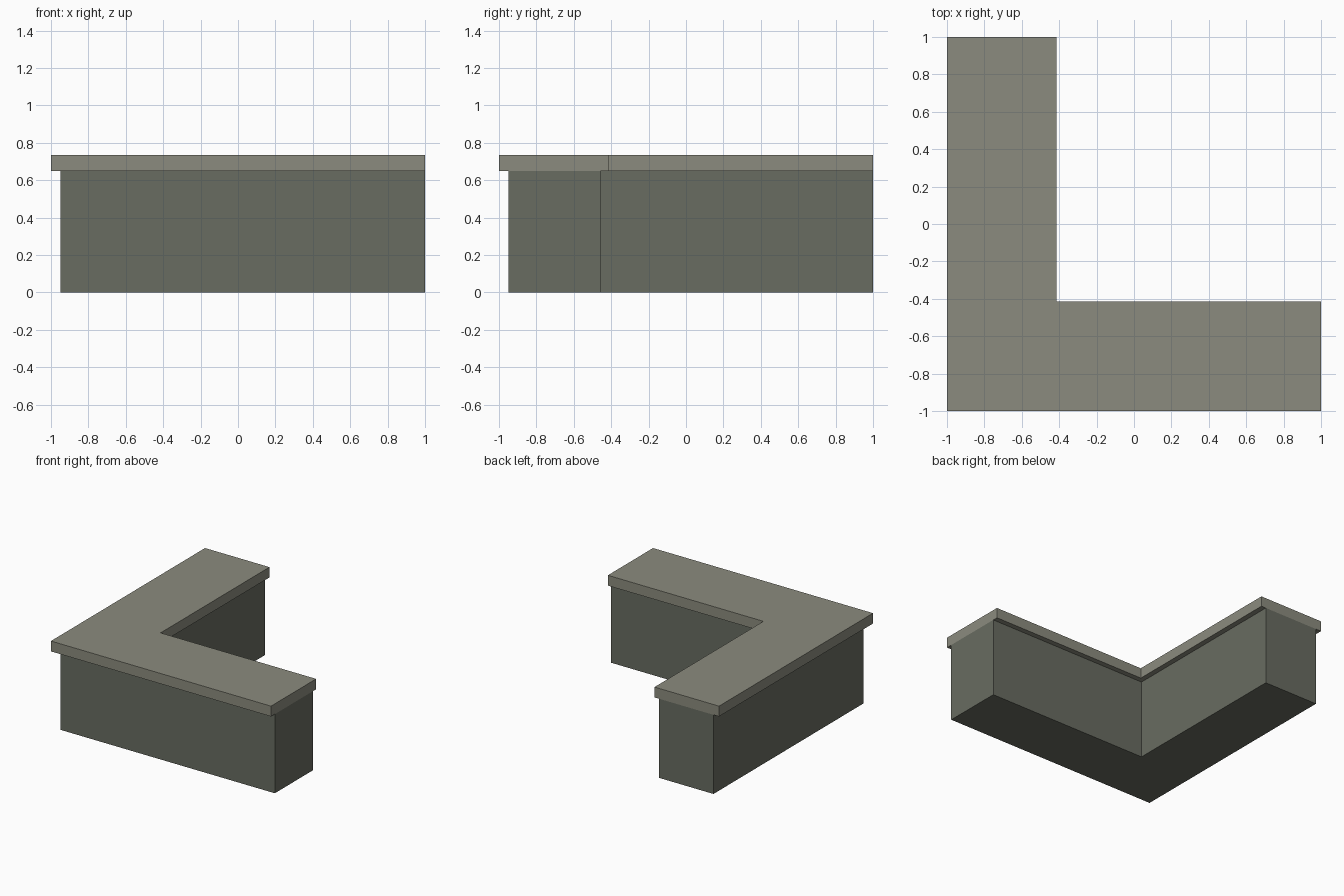
import bpy
import bmesh

cube = bpy.data.objects.get("Cube")
if cube:
    bpy.data.objects.remove(cube, do_unlink=True)


def make_material(name, rgb):
    mat = bpy.data.materials.new(name)
    mat.use_nodes = True
    color = (*rgb, 1.0)
    mat.diffuse_color = color
    bsdf = mat.node_tree.nodes["Principled BSDF"]
    bsdf.inputs["Base Color"].default_value = color
    bsdf.inputs["Roughness"].default_value = 0.8
    return mat


def l_prism(name, outer, inner, end, bottom, top, mat):
    """Extrude an L-shaped outline with equal arms along +x and +y."""
    outline = [(outer, outer), (end, outer), (end, inner),
               (inner, inner), (inner, end), (outer, end)]
    bm = bmesh.new()
    base = bm.faces.new([bm.verts.new((x, y, bottom)) for x, y in outline])
    result = bmesh.ops.extrude_face_region(bm, geom=[base], use_keep_orig=True)
    raised = [v for v in result["geom"] if isinstance(v, bmesh.types.BMVert)]
    bmesh.ops.translate(bm, verts=raised, vec=(0, 0, top - bottom))
    bmesh.ops.recalc_face_normals(bm, faces=bm.faces)
    mesh = bpy.data.meshes.new(name)
    bm.to_mesh(mesh)
    bm.free()
    mesh.materials.append(mat)
    obj = bpy.data.objects.new(name, mesh)
    bpy.context.collection.objects.link(obj)
    return obj


body_grey = make_material("dark olive grey", (0.14, 0.15, 0.12))
top_grey = make_material("warm stone grey", (0.26, 0.26, 0.21))

# Counter body, flush with the worktop at both arm ends
l_prism("counter_body", -0.95, -0.457, 1.0, 0.0, 0.65, body_grey)

# Overhanging worktop
l_prism("worktop", -1.0, -0.414, 1.0, 0.65, 0.735, top_grey)
